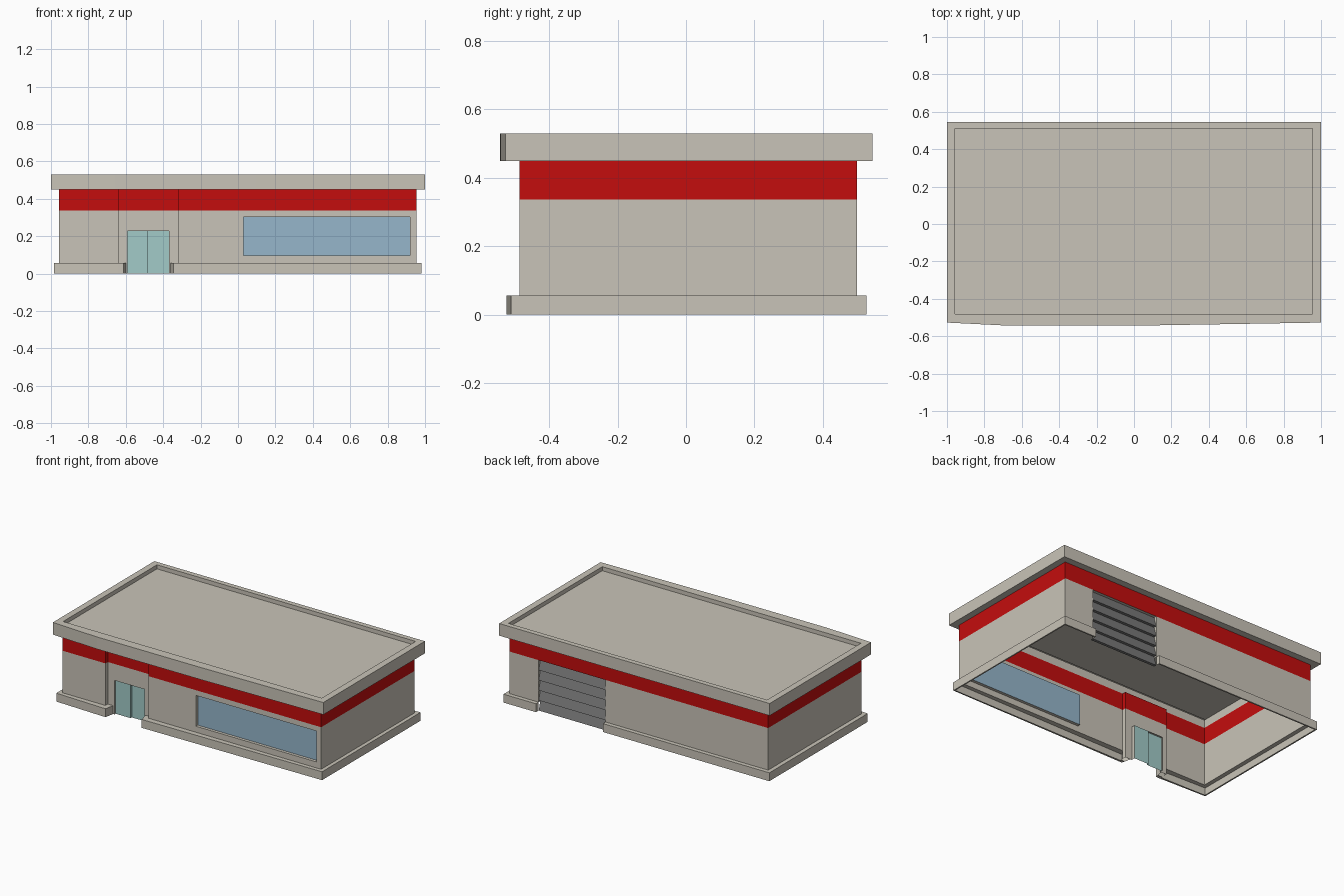
import bpy

if "Cube" in bpy.data.objects:
    bpy.data.objects.remove(bpy.data.objects["Cube"])

def material(name, rgb):
    m = bpy.data.materials.new(name)
    m.diffuse_color = (*rgb, 1)
    m.use_nodes = True
    m.node_tree.nodes["Principled BSDF"].inputs["Base Color"].default_value = m.diffuse_color
    return m

BEIGE = material("warm beige", (0.584, 0.552, 0.479))
RED = material("bright red", (0.552, 0.004, 0.004))
WINDOW = material("window blue", (0.305, 0.468, 0.597))
DOOR = material("door teal", (0.361, 0.597, 0.578))
GREY = material("shutter grey", (0.195, 0.195, 0.195))

def build(name, quads, mat):
    """Make an object from a list of polygons."""
    verts, faces, seen = [], [], {}
    for q in quads:
        face = []
        for p in q:
            key = tuple(round(c, 5) for c in p)
            if key not in seen:
                seen[key] = len(verts)
                verts.append(key)
            face.append(seen[key])
        faces.append(face)
    me = bpy.data.meshes.new(name)
    me.from_pydata(verts, [], faces)
    me.materials.append(mat)
    ob = bpy.data.objects.new(name, me)
    bpy.context.collection.objects.link(ob)
    return ob

def ribbon(a, za, b, zb, closed=False):
    """Quads between two plan paths at two heights (counter-clockwise faces out)."""
    n = len(a)
    out = []
    for i in range(n if closed else n - 1):
        j = (i + 1) % n
        out.append([(*a[i], za), (*a[j], za), (*b[j], zb), (*b[i], zb)])
    return out

def upright(p, q, z0, z1):
    return ribbon([p, q], z0, [p, q], z1)

def pierced(p, q, z0, z1, a, b, h0, h1, depth):
    """Wall along x with an opening a..b, h0..h1 and reveals going inward."""
    y = p[1]
    A, B = (a, y), (b, y)
    Ai, Bi = (a, y + depth), (b, y + depth)
    out = upright(p, A, z0, z1) + upright(B, q, z0, z1)
    if h1 < z1:
        out += upright(A, B, h1, z1)
    if h0 > z0:
        out += upright(A, B, z0, h0) + ribbon([A, B], h0, [Ai, Bi], h0)
    out += upright(A, Ai, h0, h1) + upright(Bi, B, h0, h1)
    out += ribbon([Ai, Bi], h1, [A, B], h1)
    return out

# Main dimensions
L, R, F, B = -0.957, 0.955, -0.486, 0.499
DL, DR, DY = -0.64, -0.32, -0.461          # entrance recess
SL, SR = 0.245, 0.74                       # shutter opening
BASE, BAND, EAVE, DECK, TOP = 0.056, 0.337, 0.449, 0.503, 0.53

# Walls
plan = [(L, F), (DL, F), (DL, DY), (DR, DY), (DR, F), (R, F), (R, B), (L, B)]
walls = upright(plan[0], plan[1], BASE, BAND)
walls += upright(plan[1], plan[2], 0, BAND) + upright(plan[3], plan[4], 0, BAND)
walls += pierced(plan[2], plan[3], 0, BAND, -0.59, -0.37, 0, 0.227, 0.025)
walls += pierced(plan[4], plan[5], BASE, BAND, 0.03, 0.92, 0.096, 0.302, 0.02)
walls += upright(plan[5], plan[6], BASE, BAND) + upright(plan[7], plan[0], BASE, BAND)
walls += pierced(plan[6], plan[7], BASE, BAND, SR, SL, BASE, BAND, -0.022)
build("walls", walls, BEIGE)
build("red_band", ribbon(plan, BAND, plan, EAVE, True), RED)

# Shop window and sliding door leaves
build("shop_window", upright((0.03, F + 0.02), (0.92, F + 0.02), 0.096, 0.302), WINDOW)
y1, y2 = DY + 0.012, DY + 0.025
leaf = [(-0.59, y1), (-0.48, y1), (-0.48, y2), (-0.37, y2)]
build("entrance_doors", ribbon(leaf, 0, leaf, 0.227), DOOR)

# Roller shutter made of slanted slats
slats, n = [], 5
for i in range(n):
    z0, z1 = BAND * i / n, BAND * (i + 1) / n
    low, high = [(SR, B - 0.001), (SL, B - 0.001)], [(SR, B - 0.02), (SL, B - 0.02)]
    slats += ribbon(low, z0, high, z1)
    slats += ribbon(high, z0, low, z0)
build("roller_shutter", slats, GREY)

# Plinth in two runs, open at the entrance and the shutter
runs = [
    ([(-0.345, -0.524), (-0.321, -0.524), (-0.32, -0.524), (0.98, -0.512), (0.98, 0.527), (SR, 0.527)],
     [(-0.36, DY), (-0.321, DY), (DR, F), (R, F), (R, B), (SR, B)]),
    ([(SL, 0.527), (-0.985, 0.527), (-0.985, -0.512), (-0.641, -0.524), (-0.64, -0.524), (-0.612, -0.524)],
     [(SL, B), (L, B), (L, F), (-0.641, F), (DL, DY), (-0.6, DY)]),
]
plinth = []
for outer, inner in runs:
    lip = [(o[0] + (i[0] - o[0]) * 0.35, o[1] + (i[1] - o[1]) * 0.35) for o, i in zip(outer, inner)]
    plinth += ribbon(outer, 0, outer, BASE) + ribbon(outer, BASE, inner, BASE)
    plinth += ribbon(lip, 0, outer, 0)
    plinth += upright(inner[0], outer[0], 0, BASE) + upright(outer[-1], inner[-1], 0, BASE)
build("plinth", plinth, BEIGE)

# Roof: slightly bowed fascia, rim, sunken deck and soffit
edge = [(-1, -0.527), (-0.66, -0.544), (0.1, -0.542), (1, -0.527), (1, 0.545), (-1, 0.545)]
rim = [(L, -0.48), (-0.66, -0.48), (0.1, -0.48), (R, -0.48), (R, 0.511), (L, 0.511)]
wall = [(L, F), (-0.66, F), (0.1, F), (R, F), (R, B), (L, B)]
roof = ribbon(edge, EAVE, edge, TOP, True) + ribbon(edge, TOP, rim, TOP, True)
roof += ribbon(rim, TOP, rim, DECK, True) + [[(*p, DECK) for p in rim]]
roof += ribbon(wall, EAVE, edge, EAVE, True) + ribbon(wall, EAVE, wall, DECK, True)
roof += ribbon([(DL, DY), (DR, DY)], EAVE, [(DL, F), (DR, F)], EAVE)
build("roof", roof, BEIGE)
